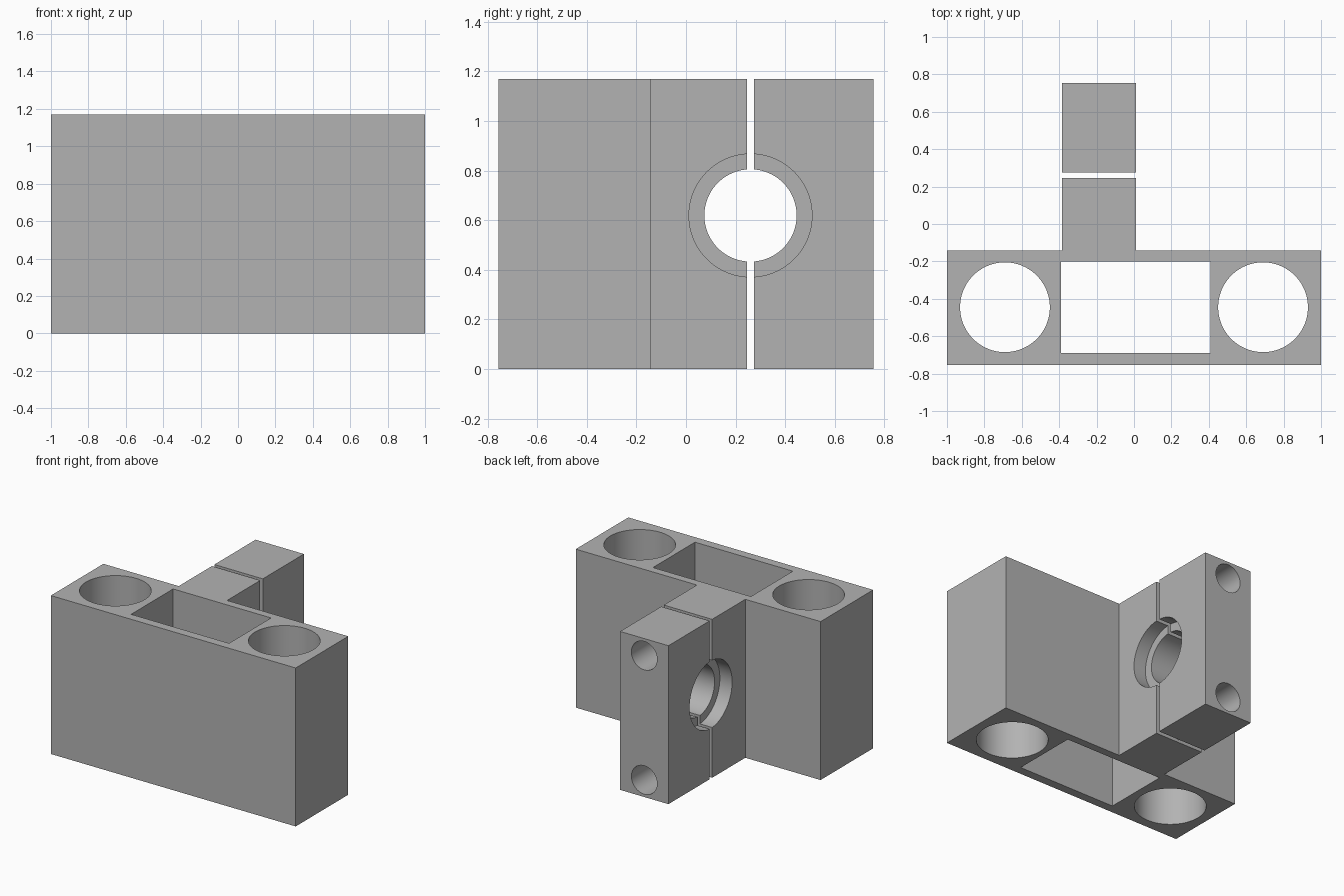
import bpy, bmesh, math
from mathutils import Matrix

cube = bpy.data.objects.get("Cube")
if cube:
    bpy.data.objects.remove(cube, do_unlink=True)

grey = bpy.data.materials.new("plain_grey")
grey.use_nodes = True
grey.diffuse_color = (0.45, 0.45, 0.45, 1)
grey.node_tree.nodes["Principled BSDF"].inputs["Base Color"].default_value = grey.diffuse_color

HEIGHT = 1.17
ARM_L, ARM_R = -0.385, 0.01          # clamp arm sides
ARM_MID = (ARM_L + ARM_R) / 2
BORE_Y, BORE_Z = 0.26, 0.619         # clamp bore axis
SEAT_DEPTH = 0.1


def make_object(name, bm):
    bmesh.ops.recalc_face_normals(bm, faces=bm.faces)
    mesh = bpy.data.meshes.new(name)
    bm.to_mesh(mesh)
    bm.free()
    mesh.materials.append(grey)
    obj = bpy.data.objects.new(name, mesh)
    bpy.context.collection.objects.link(obj)
    return obj


def prism(name, outline, z0, z1):
    """Extrude a plan outline upward."""
    bm = bmesh.new()
    face = bm.faces.new([bm.verts.new((x, y, z0)) for x, y in outline])
    top = bmesh.ops.extrude_face_region(bm, geom=[face])["geom"]
    bmesh.ops.translate(bm, vec=(0, 0, z1 - z0),
                        verts=[v for v in top if isinstance(v, bmesh.types.BMVert)])
    return make_object(name, bm)


def rectangle(x0, x1, y0, y1):
    return [(x0, y0), (x1, y0), (x1, y1), (x0, y1)]


def rod(name, centre, radius, length, axis):
    """Cylinder along the given axis, used as a cutter."""
    turn = {"X": Matrix.Rotation(math.pi / 2, 4, "Y"),
            "Y": Matrix.Rotation(math.pi / 2, 4, "X"),
            "Z": Matrix.Identity(4)}[axis]
    bm = bmesh.new()
    bmesh.ops.create_cone(bm, cap_ends=True, segments=96, radius1=radius, radius2=radius,
                          depth=length, matrix=Matrix.Translation(centre) @ turn)
    return make_object(name, bm)


def cut(obj, cutters):
    bpy.context.view_layer.objects.active = obj
    for cutter in cutters:
        cutter.hide_render = True
        mod = obj.modifiers.new("cut", "BOOLEAN")
        mod.operation, mod.solver, mod.object = "DIFFERENCE", "EXACT", cutter
        bpy.ops.object.modifier_apply(modifier=mod.name)


# Main block with the fixed half of the clamp arm
block = prism("main_block", [
    (-1, -0.755), (1, -0.755), (1, -0.142), (ARM_R, -0.142),
    (ARM_R, 0.245), (ARM_L, 0.245), (ARM_L, -0.142), (-1, -0.142)], 0, HEIGHT)

# Removable clamp cap
cap = prism("clamp_cap", rectangle(ARM_L, ARM_R, 0.275, 0.755), 0, HEIGHT)

# Vertical openings: two round sockets and a rectangular pocket
openings = [rod("socket_cutter", (side * 0.69, -0.445, HEIGHT / 2), 0.24, 2, "Z")
            for side in (-1, 1)]
openings.append(prism("pocket_cutter", rectangle(-0.39, 0.41, -0.69, -0.2), -0.2, HEIGHT + 0.2))

# Clamp bore with a wider seat sunk into each side
clamp = [rod("bore_cutter", (ARM_MID, BORE_Y, BORE_Z), 0.186, 0.8, "X")]
for edge in (ARM_L, ARM_R):
    clamp.append(rod("seat_cutter", (edge, BORE_Y, BORE_Z), 0.248, 2 * SEAT_DEPTH, "X"))

# Bolt holes through the cap into the arm
for z in (0.126, HEIGHT - 0.126):
    clamp.append(rod("bolt_cutter", (ARM_MID, 0.45, z), 0.105, 0.9, "Y"))

cut(block, openings + clamp)
cut(cap, clamp)
for cutter in openings + clamp:
    bpy.data.objects.remove(cutter, do_unlink=True)

# Smooth bores, crisp edges
bpy.ops.object.select_all(action="DESELECT")
for obj in (block, cap):
    obj.select_set(True)
bpy.context.view_layer.objects.active = block
bpy.ops.object.shade_smooth_by_angle(angle=math.radians(30))
